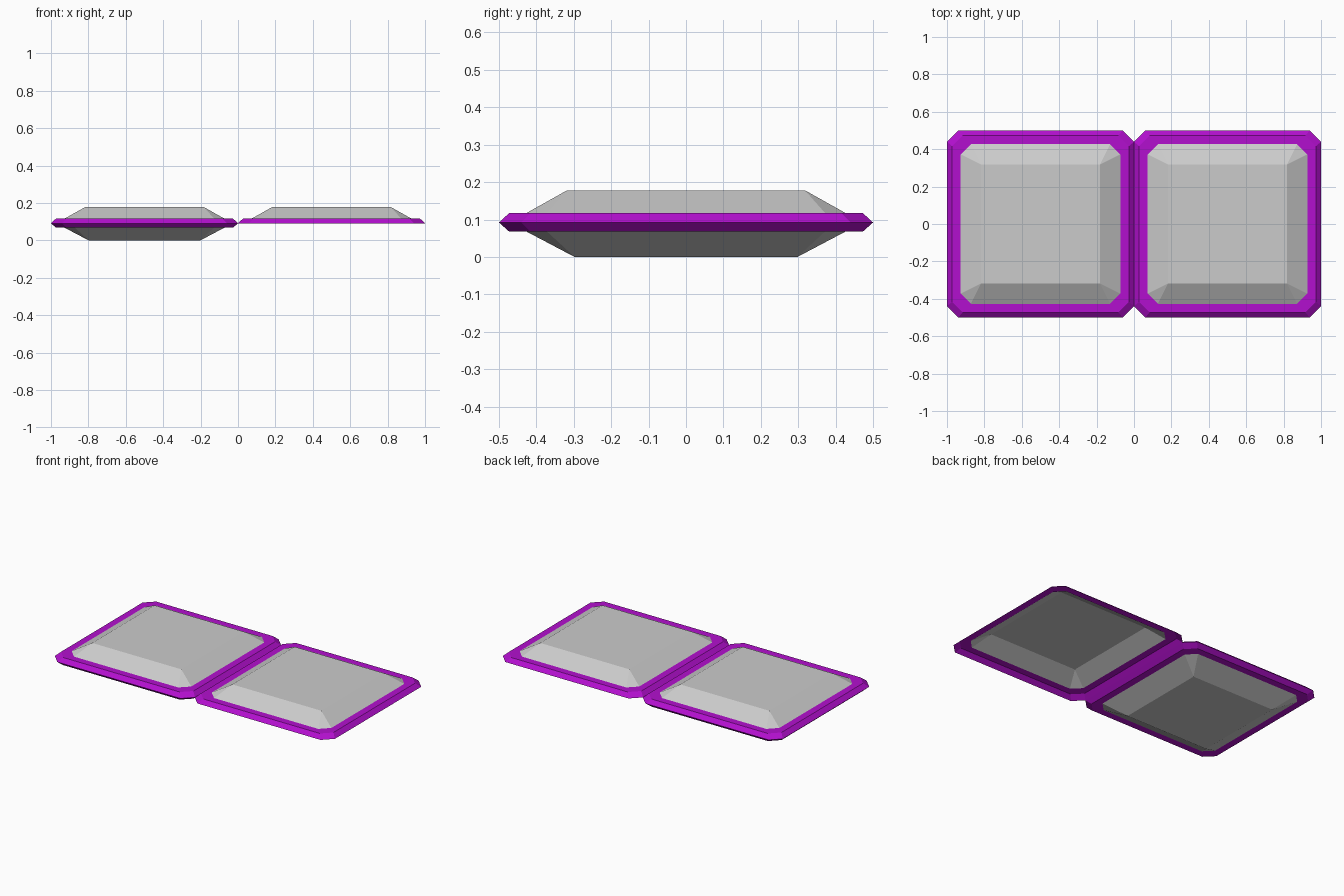
import bpy, bmesh

if "Cube" in bpy.data.objects:
    bpy.data.objects.remove(bpy.data.objects["Cube"])

MID, RIM_UP, RIM_LOW = 0.092, 0.117, 0.068   # seam and rim heights
TOP, BASE = 0.178, 0.0                       # crown heights

purple = bpy.data.materials.new("purple")
purple.diffuse_color = (0.45, 0.005, 0.62, 1)
purple.use_nodes = True
purple.node_tree.nodes["Principled BSDF"].inputs["Base Color"].default_value = purple.diffuse_color


def octagon(bm, cx, half, c, z):
    """Square with chamfered corners, counter-clockwise."""
    h, k = half, half - c
    pts = [(h, -k), (h, k), (k, h), (-k, h), (-h, k), (-h, -k), (-k, -h), (k, -h)]
    return [bm.verts.new((cx + x, y, z)) for x, y in pts]


def bridge(bm, a, b):
    for i in range(len(a)):
        j = (i + 1) % len(a)
        bm.faces.new((a[i], a[j], b[j], b[i]))


def finish(bm, name, flip, mat=None):
    if flip:
        bmesh.ops.reverse_faces(bm, faces=bm.faces[:])
    me = bpy.data.meshes.new(name)
    bm.to_mesh(me)
    bm.free()
    if mat:
        me.materials.append(mat)
    bpy.context.collection.objects.link(bpy.data.objects.new(name, me))


def frame_half(name, cx, z, flip=False):
    """Bevelled outer edge plus flat rim around the opening."""
    bm = bmesh.new()
    loops = [octagon(bm, cx, 0.5, 0.06, MID),
             octagon(bm, cx, 0.473, 0.057, z),
             octagon(bm, cx, 0.427, 0.055, z)]
    bridge(bm, loops[0], loops[1])
    bridge(bm, loops[1], loops[2])
    finish(bm, name, flip, purple)


def crown(name, cx, z0, z1, half, flip=False):
    """Raised panel: chamfered base rising to a square, triangular corners."""
    bm = bmesh.new()
    o = octagon(bm, cx, 0.427, 0.055, z0)
    s = [bm.verts.new((cx + x * half, y * half, z1))
         for x, y in ((1, -1), (1, 1), (-1, 1), (-1, -1))]
    for i in range(4):
        j = (i + 1) % 4
        bm.faces.new((o[2 * i], o[2 * i + 1], s[j], s[i]))
        bm.faces.new((o[2 * i + 1], o[(2 * i + 2) % 8], s[j]))
    bm.faces.new(s)
    finish(bm, name, flip)


# Upper halves of both panels
for side, cx in (("left", -0.5), ("right", 0.5)):
    frame_half(side + "_upper_frame", cx, RIM_UP)
    crown(side + "_upper_panel", cx, RIM_UP, TOP, 0.318)

# Lower half exists only on the left; the right shell is open underneath
frame_half("left_lower_frame", -0.5, RIM_LOW, True)
crown("left_lower_panel", -0.5, RIM_LOW, BASE, 0.298, True)
